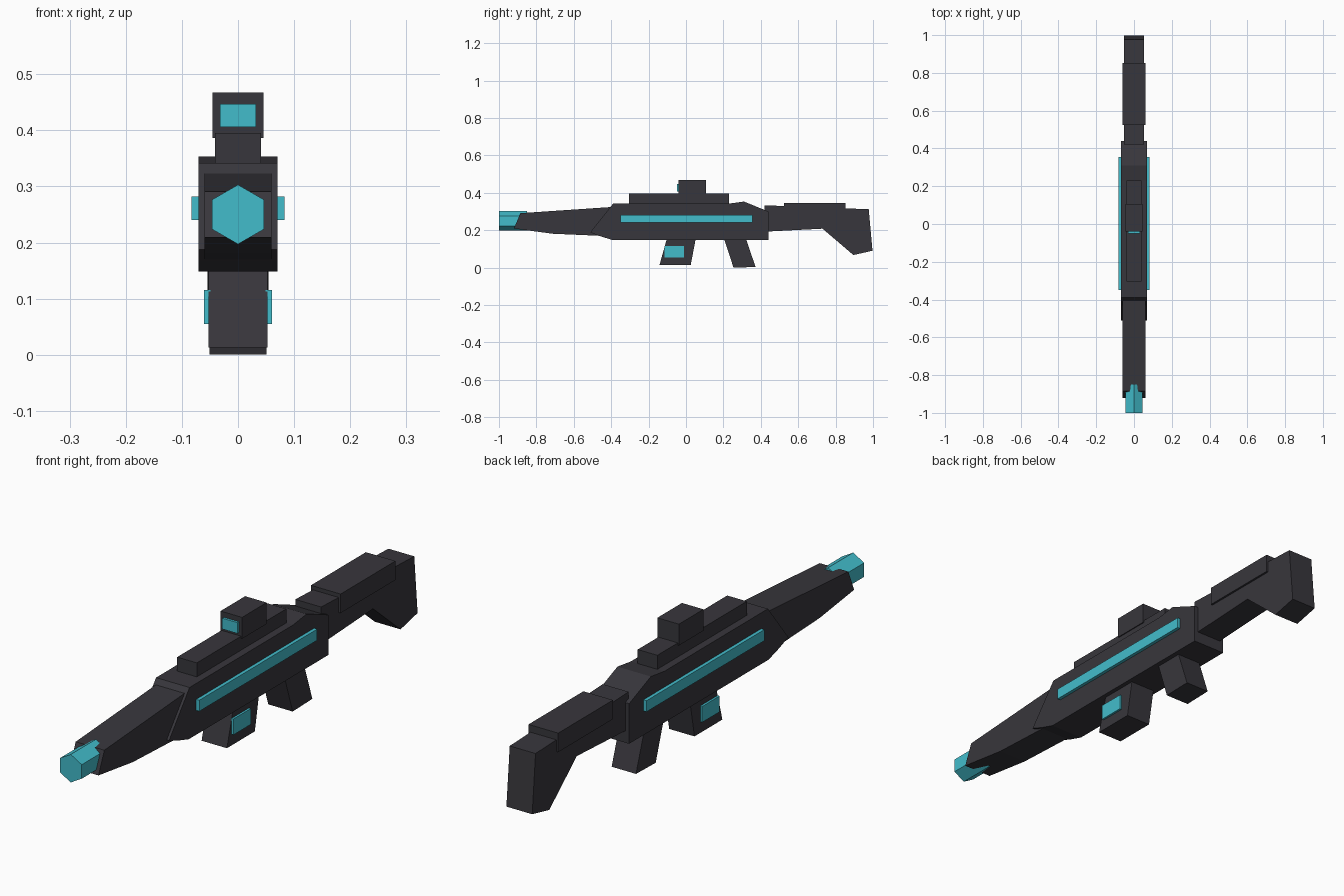
import bpy, bmesh, math

if "Cube" in bpy.data.objects:
    bpy.data.objects.remove(bpy.data.objects["Cube"])


def material(name, rgb):
    m = bpy.data.materials.new(name)
    m.diffuse_color = (*rgb, 1)
    m.use_nodes = True
    m.node_tree.nodes["Principled BSDF"].inputs["Base Color"].default_value = m.diffuse_color
    return m


DARK = material("charcoal", (0.039, 0.037, 0.045))
GLOW = material("cyan", (0.055, 0.503, 0.597))


def extrude_profile(name, points, half_width, mat=DARK, centre_x=0.0):
    """Side outline of (y, z) points, extruded across x."""
    bm = bmesh.new()
    face = bm.faces.new([bm.verts.new((centre_x - half_width, y, z)) for y, z in points])
    ext = bmesh.ops.extrude_face_region(bm, geom=[face])
    verts = [g for g in ext["geom"] if isinstance(g, bmesh.types.BMVert)]
    bmesh.ops.translate(bm, verts=verts, vec=(2 * half_width, 0, 0))
    bmesh.ops.recalc_face_normals(bm, faces=bm.faces)
    me = bpy.data.meshes.new(name)
    bm.to_mesh(me)
    bm.free()
    me.materials.append(mat)
    ob = bpy.data.objects.new(name, me)
    bpy.context.collection.objects.link(ob)
    return ob


def block(name, y0, y1, z0, z1, half_width, mat=DARK, centre_x=0.0):
    return extrude_profile(name, [(y0, z0), (y1, z0), (y1, z1), (y0, z1)],
                           half_width, mat, centre_x)


# Main body, fore-end and stock
extrude_profile("body", [(-0.512, 0.188), (-0.46, 0.168), (-0.395, 0.148), (0.44, 0.148),
                         (0.44, 0.30), (0.31, 0.353), (0.23, 0.342), (-0.39, 0.342)], 0.07)
extrude_profile("fore_end", [(-0.92, 0.209), (-0.714, 0.181), (-0.44, 0.169), (-0.35, 0.169),
                             (-0.35, 0.323), (-0.41, 0.323), (-0.885, 0.291)], 0.06)
extrude_profile("stock", [(0.42, 0.192), (0.73, 0.208), (0.895, 0.067), (0.997, 0.09),
                          (0.977, 0.312), (0.42, 0.333)], 0.054)
block("cheek_rest", 0.525, 0.853, 0.272, 0.344, 0.062)

# Top rail and sight
block("top_rail", -0.305, 0.23, 0.33, 0.395, 0.041)
block("sight", -0.04, 0.107, 0.386, 0.467, 0.045)
block("sight_lens", -0.049, -0.03, 0.406, 0.447, 0.032, GLOW)

# Magazine and grip
extrude_profile("magazine", [(-0.142, 0.013), (0.025, 0.013), (0.055, 0.17), (-0.098, 0.17)], 0.053)
extrude_profile("grip", [(0.254, 0.0), (0.372, 0.003), (0.315, 0.17), (0.198, 0.17)], 0.051)

# Glowing side panels on both sides
for side, s in (("left", -1), ("right", 1)):
    block("side_strip_" + side, -0.35, 0.355, 0.24, 0.282, 0.0085, GLOW, s * 0.0745)
    block("magazine_panel_" + side, -0.114, -0.01, 0.055, 0.115, 0.006, GLOW, s * 0.055)

# Hexagonal muzzle
bpy.ops.mesh.primitive_cylinder_add(vertices=6, radius=0.053, depth=0.15,
                                    location=(0, -0.925, 0.25),
                                    rotation=(math.pi / 2, 0, 0))
muzzle = bpy.context.object
muzzle.name = "muzzle"
muzzle.data.materials.append(GLOW)
